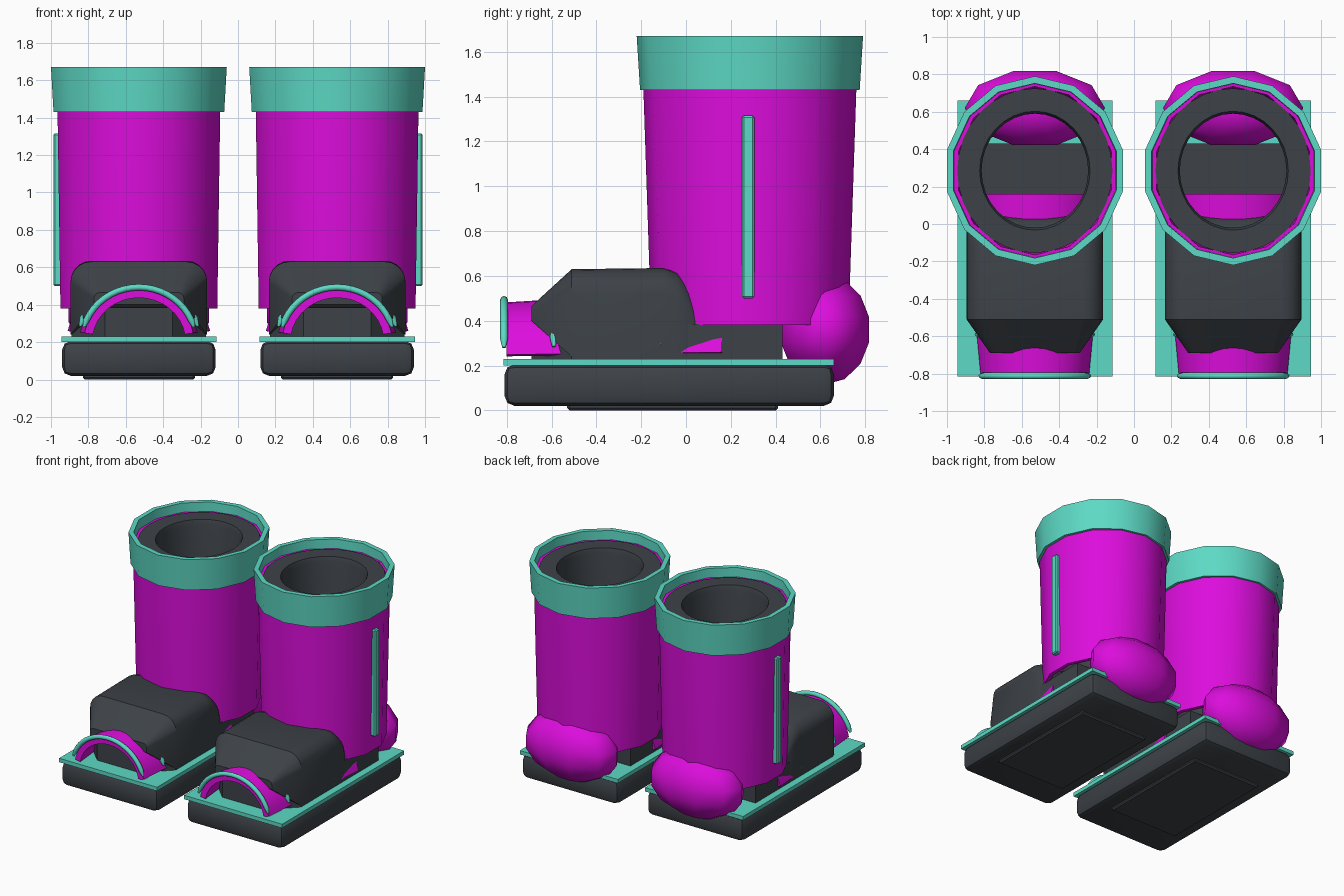
import bpy, bmesh, math
from mathutils import Matrix, Vector

cube = bpy.data.objects.get("Cube")
if cube:
    bpy.data.objects.remove(cube, do_unlink=True)


def material(name, rgb):
    m = bpy.data.materials.new(name)
    m.use_nodes = True
    m.diffuse_color = (*rgb, 1)
    m.node_tree.nodes["Principled BSDF"].inputs["Base Color"].default_value = (*rgb, 1)
    return m


MAGENTA = material("magenta", (0.72, 0.004, 0.72))
TEAL = material("teal", (0.11, 0.7, 0.56))
CHARCOAL = material("charcoal", (0.047, 0.055, 0.064))


def finish(name, bm, mat, x, smooth=30):
    bmesh.ops.recalc_face_normals(bm, faces=bm.faces)
    me = bpy.data.meshes.new(name)
    bm.to_mesh(me)
    bm.free()
    me.materials.append(mat)
    ob = bpy.data.objects.new(name, me)
    ob.location.x = x
    bpy.context.collection.objects.link(ob)
    if smooth:
        bpy.ops.object.select_all(action='DESELECT')
        ob.select_set(True)
        bpy.context.view_layer.objects.active = ob
        bpy.ops.object.shade_smooth_by_angle(angle=math.radians(smooth))
    return ob


def loft(name, sections, mat, x, smooth=30, caps=True, loop=False):
    """Skin closed cross-sections; loop joins the last one to the first."""
    bm = bmesh.new()
    rings = [[bm.verts.new(p) for p in s] for s in sections]
    pairs = list(zip(rings, rings[1:])) + ([(rings[-1], rings[0])] if loop else [])
    for a, b in pairs:
        for i in range(len(a)):
            j = (i + 1) % len(a)
            bm.faces.new((a[i], a[j], b[j], b[i]))
    if caps and not loop:
        bm.faces.new(rings[0])
        bm.faces.new(rings[-1])
    return finish(name, bm, mat, x, smooth)


def box(name, lo, hi, mat, x, bevel=0.0, segments=1):
    bm = bmesh.new()
    lo, hi = Vector(lo), Vector(hi)
    bmesh.ops.create_cube(bm, size=1, matrix=Matrix.Translation((lo + hi) / 2)
                          @ Matrix.Diagonal((*(hi - lo), 1)))
    if bevel:
        bmesh.ops.bevel(bm, geom=bm.edges[:], offset=bevel, segments=segments,
                        profile=0.5, affect='EDGES')
    return finish(name, bm, mat, x, 30 if segments > 1 else 0)


LEG_Y = 0.285


def oval(rx, ry, z, sides):
    """Horizontal oval with a corner at the back."""
    angles = [math.pi / 2 + math.tau * i / sides for i in range(sides)]
    return [(rx * math.cos(a), LEG_Y + ry * math.sin(a), z) for a in angles]


def tube(name, profile, sides, mat, x, loop=True):
    return loft(name, [oval(*p, sides) for p in profile], mat, x, 30, False, loop)


def arch_point(y, rx, rz, angle):
    return (rx * math.cos(angle), y, 0.2 + rz * math.sin(angle))


def arch_radii(y):
    """Outer radii of the tapering toe arch at a given depth."""
    t = (y + 0.8) / 0.96
    return 0.295 + 0.092 * t, 0.282 + 0.06 * t


def arch_shell(x):
    sections = []
    for i in range(17):
        a = math.radians(10 + 10 * i)
        s = []
        for y, wall in ((-0.8, 0), (0.16, 0), (0.16, 0.045), (-0.8, 0.045)):
            rx, rz = arch_radii(y)
            s.append(arch_point(y, rx - wall, rz - wall, a))
        sections.append(s)
    return loft("toe_arch", sections, MAGENTA, x)


def arch_rib(name, y, x):
    rx, rz = arch_radii(y)
    sections = []
    for i in range(21):
        a = math.radians(16 + 148 * i / 20)
        r = 0.008 if i in (0, 20) else 0.017
        s = []
        for k in range(8):
            b = math.tau * k / 8
            grow = 0.012 + r * math.cos(b)
            s.append(arch_point(y + r * math.sin(b), rx + grow, rz + grow, a))
        sections.append(s)
    return loft(name, sections, TEAL, x, 50)


def rounded_section(y, half, bottom, top, radius):
    """Upright section with rounded upper corners."""
    pts = [(-half, y, bottom), (half, y, bottom)]
    for cx, start in ((half - radius, 0), (radius - half, 90)):
        for i in range(6):
            a = math.radians(start + 18 * i)
            pts.append((cx + radius * math.cos(a), y, top - radius + radius * math.sin(a)))
    return pts


for side, label in ((-1, "right"), (1, "left")):
    x = 0.53 * side

    # Sole, tread and welt
    box(label + "_sole", (-0.41, -0.81, 0.02), (0.41, 0.66, 0.205), CHARCOAL, x, 0.045, 2)
    box(label + "_tread", (-0.3, -0.53, 0), (0.3, 0.41, 0.04), CHARCOAL, x, 0.01)
    box(label + "_welt", (-0.415, -0.815, 0.2), (0.415, 0.66, 0.23), TEAL, x)

    # Low foot block with clipped front corners
    plan = [(-0.18, -0.69), (0.18, -0.69), (0.36, -0.51),
            (0.36, 0.43), (-0.36, 0.43), (-0.36, -0.51)]
    loft(label + "_foot_base", [[(px, py, z) for px, py in plan] for z in (0.22, 0.385)],
         CHARCOAL, x, 0)

    # Raised instep
    instep = [(-0.69, 0.24, 0.4, 0.465, 0.03), (-0.51, 0.365, 0.24, 0.63, 0.11),
              (-0.1, 0.365, 0.24, 0.635, 0.11), (-0.04, 0.365, 0.24, 0.615, 0.11),
              (0.01, 0.36, 0.24, 0.57, 0.11), (0.04, 0.35, 0.24, 0.5, 0.1)]
    loft(label + "_instep", [rounded_section(*s) for s in instep], CHARCOAL, x, 35)

    # Toe arch and its ribs
    arch_shell(x).name = label + "_toe_arch"
    for i, y in enumerate((-0.812, -0.59, -0.35, -0.115)):
        arch_rib(f"{label}_arch_rib_{i + 1}", y, x)

    # Heel ball
    bm = bmesh.new()
    bmesh.ops.create_uvsphere(
        bm, u_segments=10, v_segments=7, radius=1,
        matrix=Matrix.Translation((0, 0.62, 0.36)) @ Matrix.Diagonal((0.385, 0.213, 0.245, 1))
        @ Matrix.Rotation(math.pi / 2, 4, 'Z'))
    finish(label + "_heel", bm, MAGENTA, x, 60)

    # Shaft, lining and cuff
    tube(label + "_shaft", [(0.43, 0.44, 0.38), (0.446, 0.475, 1.43), (0.447, 0.477, 1.6),
                            (0.42, 0.45, 1.6), (0.4, 0.41, 0.38)], 14, MAGENTA, x)
    tube(label + "_lining", [(0.415, 0.44, 1.5), (0.415, 0.44, 1.605), (0.295, 0.318, 1.605),
                             (0.285, 0.305, 1.57), (0.285, 0.305, 0.38)], 32, CHARCOAL, x, False)
    tube(label + "_cuff", [(0.468, 0.49, 1.43), (0.482, 0.505, 1.67),
                           (0.447, 0.467, 1.67), (0.435, 0.46, 1.43)], 14, TEAL, x)

    # Outer side strip
    edges = sorted((0.41 * side, 0.457 * side))
    box(label + "_side_strip", (edges[0], 0.25, 0.5), (edges[1], 0.305, 1.315), TEAL, x, 0.008)
